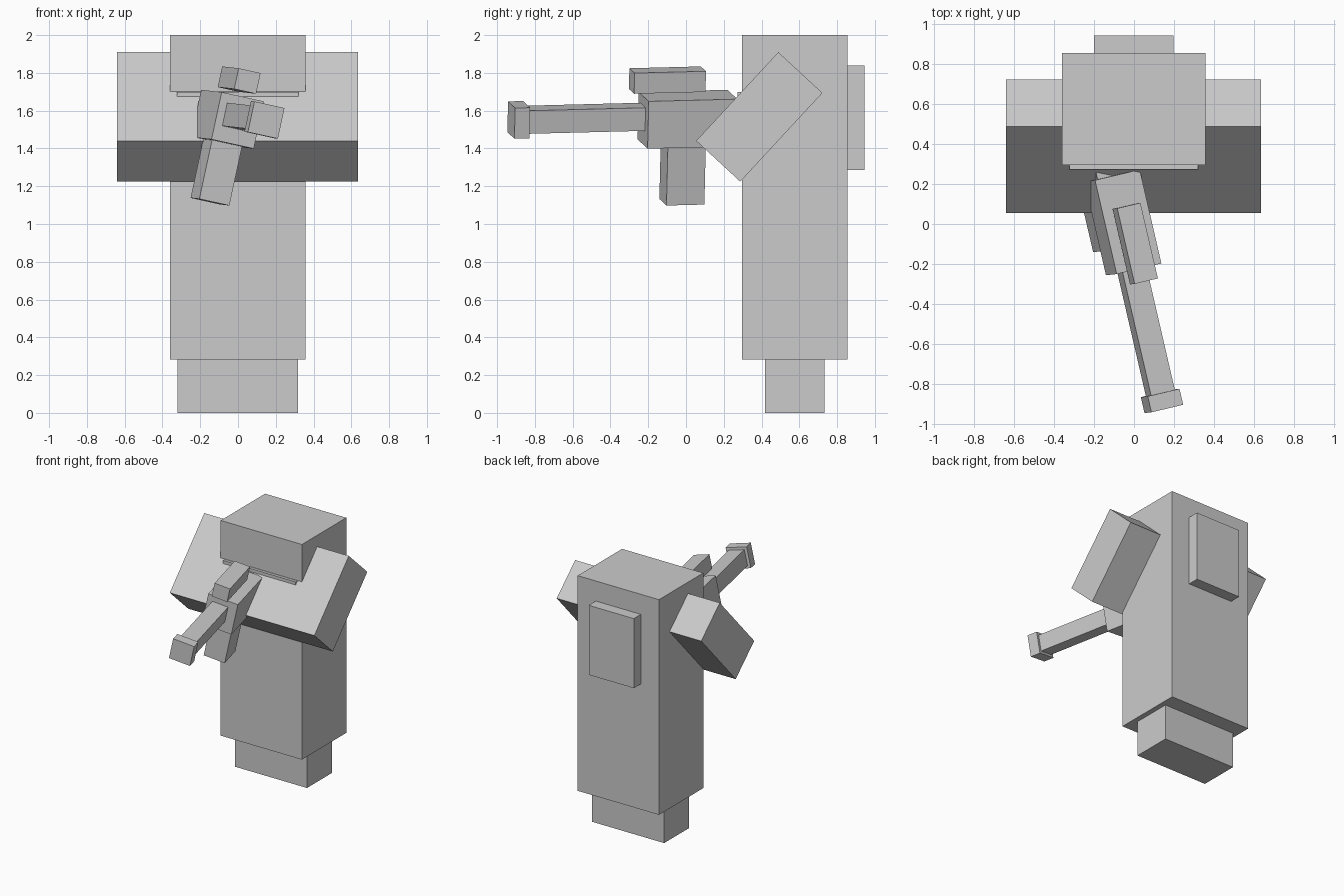
import bpy
import bmesh
import math
from mathutils import Matrix, Vector

cube = bpy.data.objects.get("Cube")
if cube:
    bpy.data.objects.remove(cube, do_unlink=True)

# Single plain material
GREY = (0.6, 0.6, 0.6, 1.0)
mat = bpy.data.materials.new("plain_grey")
mat.use_nodes = True
mat.diffuse_color = GREY
bsdf = next(n for n in mat.node_tree.nodes if n.type == 'BSDF_PRINCIPLED')
bsdf.inputs["Base Color"].default_value = GREY
bsdf.inputs["Roughness"].default_value = 0.8


def box(name, xs, ys, zs, frame=Matrix.Identity(4)):
    """Flat-faced box spanning three ranges, placed in the given frame."""
    spans = (xs, ys, zs)
    size = Vector([b - a for a, b in spans])
    centre = Vector([(a + b) / 2 for a, b in spans])
    bm = bmesh.new()
    bmesh.ops.create_cube(bm, size=1.0)
    bm.transform(Matrix.Translation(centre) @ Matrix.Diagonal(size).to_4x4())
    mesh = bpy.data.meshes.new(name)
    bm.to_mesh(mesh)
    bm.free()
    mesh.materials.append(mat)
    obj = bpy.data.objects.new(name, mesh)
    obj.matrix_world = frame
    bpy.context.collection.objects.link(obj)
    return obj


# Figure: upright blocks
box("body", (-0.36, 0.357), (0.296, 0.855), (0.283, 2.0))
box("feet", (-0.32, 0.317), (0.417, 0.732), (0.0, 0.283))
box("backpack", (-0.2, 0.197), (0.8, 0.944), (1.285, 1.84))
box("chest_plate", (-0.322, 0.319), (0.272, 0.4), (1.3, 1.7))

# Folded arms: one block leaning forward across the chest
lean = Matrix.Translation((0, 0.388, 1.567)) @ Matrix.Rotation(math.radians(-42.8), 4, 'X')
box("folded_arms", (-0.64, 0.636), (-0.159, 0.159), (-0.32, 0.32), lean)

# Held tool frame: yawed and rolled, pointing forward along its -y
forward = Vector((0.225, -0.974, -0.025)).normalized()
up = Vector((0.21, 0.023, 0.977)).normalized()
side = up.cross(forward).normalized()
up = forward.cross(side)
tool = Matrix((side, -forward, up)).transposed().to_4x4()

box("tool_receiver", (-0.495, -0.26), (-0.182, 0.3), (1.38, 1.636), tool)
box("tool_stock", (-0.471, -0.29), (0.25, 0.4), (1.44, 1.59), tool)
box("tool_grip", (-0.464, -0.297), (-0.063, 0.143), (1.061, 1.4), tool)
box("tool_scope", (-0.447, -0.325), (-0.247, 0.141), (1.665, 1.777), tool)
box("tool_barrel", (-0.453, -0.328), (-0.83, -0.15), (1.462, 1.587), tool)
box("tool_muzzle", (-0.475, -0.308), (-0.896, -0.814), (1.442, 1.608), tool)
